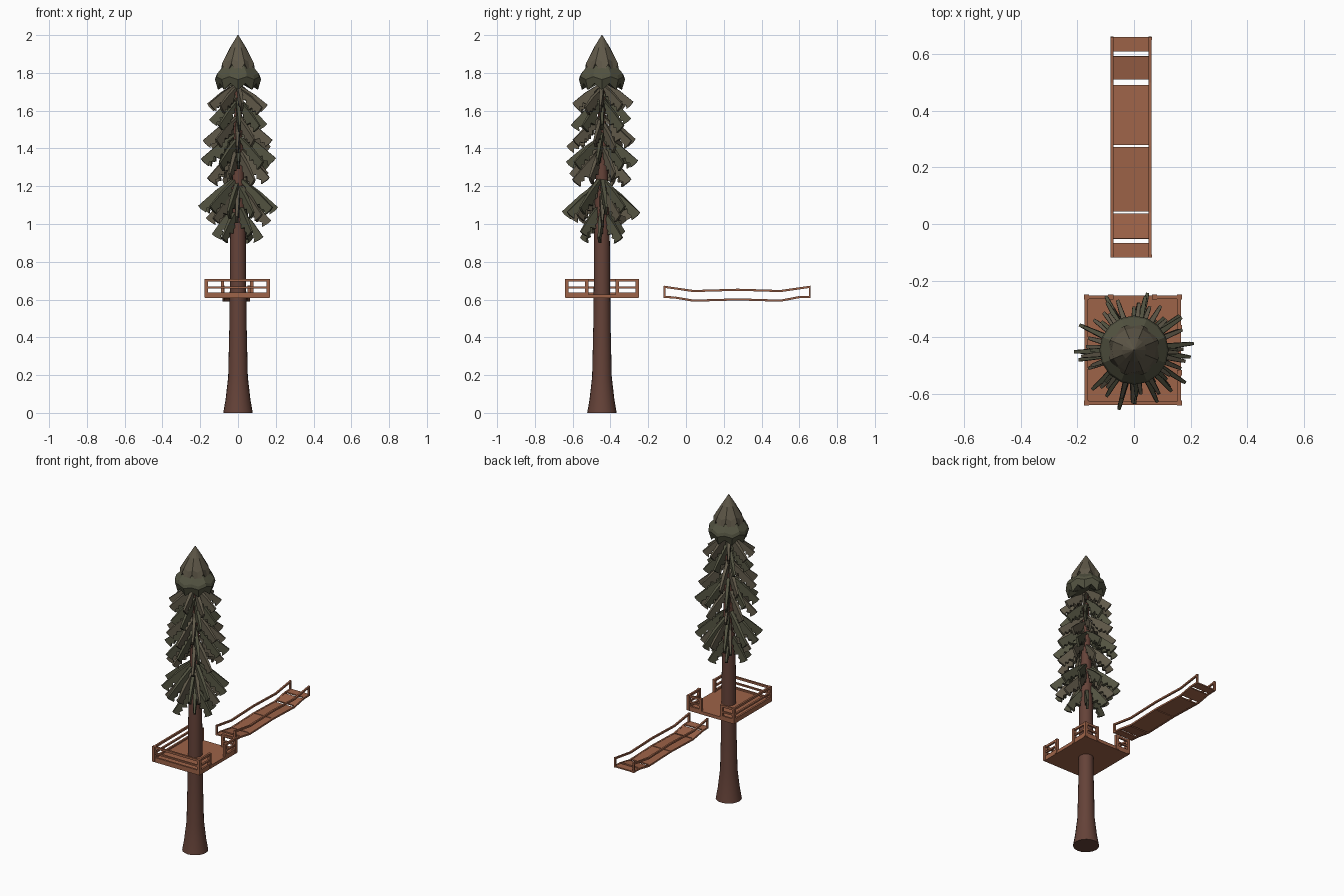
import bpy, bmesh, math, random
from mathutils import Vector, Matrix

if "Cube" in bpy.data.objects:
    bpy.data.objects.remove(bpy.data.objects["Cube"])

random.seed(4)
CY = -0.445  # tree axis


def mat(name, rgb):
    m = bpy.data.materials.new(name)
    m.diffuse_color = (*rgb, 1)
    m.use_nodes = True
    m.node_tree.nodes["Principled BSDF"].inputs["Base Color"].default_value = m.diffuse_color
    return m


BARK = mat("bark", (0.13, 0.055, 0.04))
WOOD = mat("wood", (0.34, 0.125, 0.065))
LEAF = mat("needles", (0.115, 0.098, 0.066))
LEAF_DARK = mat("dark_needles", (0.085, 0.085, 0.052))


def finish(bm, name, material, smooth=False):
    bmesh.ops.recalc_face_normals(bm, faces=bm.faces)
    me = bpy.data.meshes.new(name)
    bm.to_mesh(me)
    bm.free()
    me.materials.append(material)
    ob = bpy.data.objects.new(name, me)
    bpy.context.collection.objects.link(ob)
    if smooth:
        bpy.context.view_layer.objects.active = ob
        ob.select_set(True)
        bpy.ops.object.shade_smooth_by_angle(angle=math.radians(35))
        ob.select_set(False)
    return ob


def box(bm, lo, hi):
    lo, hi = Vector(lo), Vector(hi)
    m = Matrix.Translation((lo + hi) / 2) @ Matrix.Diagonal((*(hi - lo), 1))
    bmesh.ops.create_cube(bm, size=1, matrix=m)


def beam(bm, a, b, w, h):
    """Rectangular bar of width w and height h from a to b."""
    a, b = Vector(a), Vector(b)
    d = b - a
    rot = d.to_track_quat('Y', 'Z').to_matrix().to_4x4()
    m = Matrix.Translation((a + b) / 2) @ rot @ Matrix.Diagonal((w, d.length, h, 1))
    bmesh.ops.create_cube(bm, size=1, matrix=m)


def lathe(bm, rings, n):
    """Closed stack of rings: (r, z on even vertices, z on odd vertices)."""
    loops = []
    for r, z0, z1 in rings:
        loops.append([bm.verts.new((r * math.cos(i * math.tau / n),
                                    CY + r * math.sin(i * math.tau / n),
                                    z1 if i % 2 else z0)) for i in range(n)])
    for a, b in zip(loops, loops[1:]):
        for i in range(n):
            j = (i + 1) % n
            bm.faces.new((a[i], a[j], b[j], b[i]))
    for ring in (loops[0], loops[-1]):
        c = sum((v.co for v in ring), Vector()) / n
        cv = bm.verts.new(c)
        for i in range(n):
            bm.faces.new((ring[i], ring[(i + 1) % n], cv))


# trunk with flared foot
bm = bmesh.new()
trunk = [(0.078, 0), (0.066, 0.07), (0.052, 0.19), (0.046, 0.45), (0.043, 0.7),
         (0.041, 0.95), (0.034, 1.2), (0.025, 1.45), (0.012, 1.78)]
lathe(bm, [(r, z, z) for r, z in trunk], 20)
finish(bm, "trunk", BARK, True)

# crown: pointed cap over a notched skirt
bm = bmesh.new()
lathe(bm, [(0.092, 1.785, 1.85), (0.078, 1.86, 1.875), (0.042, 1.935, 1.935), (0.002, 2, 2)], 16)
finish(bm, "crown_cap", LEAF)
bm = bmesh.new()
lathe(bm, [(0.06, 1.74, 1.74), (0.106, 1.71, 1.745), (0.122, 1.765, 1.78),
           (0.116, 1.785, 1.80), (0.05, 1.87, 1.87)], 16)
finish(bm, "crown_skirt", LEAF_DARK)


def branch(bm, ang, tip_r, tip_z, slope, w):
    """Drooping blade: straight top edge, ragged underside, thin sideways."""
    d = Vector((1, -slope)).normalized()
    nrm = Vector((d.y, -d.x))  # downward side of the blade
    tip = Vector((tip_r, tip_z))
    length = (tip_r - 0.012) / d.x
    prof = [(0, 0), (0, 0.022)]
    steps = 5
    for k in range(steps):
        t = 0.04 + k * 0.155
        depth = (0.056, 0.05, 0.058, 0.045, 0.034)[k] + random.uniform(-.005, .005)
        prof += [(t * length, depth), ((t + 0.07) * length, depth - 0.018)]
    prof += [(length, 0.012), (length, 0), (0.5 * length, -0.006)]
    pos = [tip - d * s + nrm * q for s, q in prof]
    rot = Matrix.Rotation(ang, 3, 'Z')
    sides = []
    for sg in (-1, 1):
        row = []
        for (s, q), p in zip(prof, pos):
            half = w * (0.55 + 0.45 * min(1, s / (0.5 * length)))
            if q <= 0:
                half *= 0.75
            row.append(bm.verts.new(rot @ Vector((p.x, sg * half, p.y)) + Vector((0, CY, 0))))
        bm.faces.new(row)
        sides.append(row)
    a, b = sides
    for i in range(len(a)):
        j = (i + 1) % len(a)
        bm.faces.new((a[i], a[j], b[j], b[i]))


# branch tiers: tip radius, tip height, slope, count
tiers = [(0.165, 1.635, 0.7, 9), (0.16, 1.54, 0.95, 8), (0.188, 1.43, 0.75, 9),
         (0.20, 1.33, 0.75, 9), (0.175, 1.25, 0.95, 8), (0.212, 1.08, 0.8, 10),
         (0.18, 1.035, 1.0, 8), (0.14, 0.94, 1.25, 6)]
for k, (r, z, s, n) in enumerate(tiers):
    bm = bmesh.new()
    for i in range(n):
        branch(bm, (i + random.uniform(-.15, .15)) * math.tau / n + k * 0.9,
               r * random.uniform(0.94, 1.03), z + random.uniform(-.02, .02), s, 0.013)
    finish(bm, "branch_tier_%d" % (k + 1), LEAF if k % 2 == 0 else LEAF_DARK)

# platform floor
X0, X1, Y0, Y1 = -0.174, 0.166, -0.638, -0.252
bm = bmesh.new()
box(bm, (X0, Y0, 0.607), (X1, Y1, 0.628))
finish(bm, "platform_floor", WOOD)

# platform railings: closed on front and left, gaps on right and back
bm = bmesh.new()
T = 0.012
xa, xb, ya, yb = X0 + T / 2, X1 - T / 2, Y0 + T / 2, Y1 - T / 2
runs = [((xa, ya), (xb, ya)), ((xa, ya), (xa, yb)),
        ((xb, ya), (xb, -0.525)), ((xb, -0.365), (xb, yb)),
        ((xa, yb), (-0.082, yb)), ((0.072, yb), (xb, yb))]
for a, b in runs:
    for z, h in ((0.702, 0.014), (0.664, 0.010), (0.632, 0.012)):
        beam(bm, (*a, z), (*b, z), T, h)
posts = {p for run in runs for p in run}
for x, y in sorted(posts):
    box(bm, (x - 0.009, y - 0.009, 0.61), (x + 0.009, y + 0.009, 0.709))
finish(bm, "platform_railing", WOOD)

# bridge deck: sagging planks with gaps
deck = [(-0.118, 0.614), (-0.06, 0.611), (0.04, 0.594), (0.275, 0.601),
        (0.5, 0.594), (0.6, 0.613), (0.66, 0.614)]
gaps = [0, 0.008, 0.004, 0.003, 0.010, 0.008, 0]
BX0, BX1 = -0.083, 0.063
bm = bmesh.new()
for i, (a, b) in enumerate(zip(deck, deck[1:])):
    p, q = Vector((-0.01, *a)), Vector((-0.01, *b))
    u = (q - p).normalized()
    beam(bm, p + u * gaps[i], q - u * gaps[i + 1], 0.132, 0.008)
finish(bm, "bridge_planks", WOOD)

# bridge side beams, handrails and end posts
rail = [(-0.118, 0.668), (0.04, 0.645), (0.275, 0.652), (0.5, 0.645), (0.66, 0.668)]
for side, x in (("left", BX0 + 0.006), ("right", BX1 - 0.006)):
    bm = bmesh.new()
    for path in (deck, rail):
        for a, b in zip(path, path[1:]):
            beam(bm, (x, *a), (x, *b), 0.011, 0.011)
    for y in (-0.113, 0.655):
        box(bm, (x - 0.006, y - 0.005, 0.61), (x + 0.006, y + 0.005, 0.673))
    finish(bm, "bridge_rail_" + side, WOOD)
